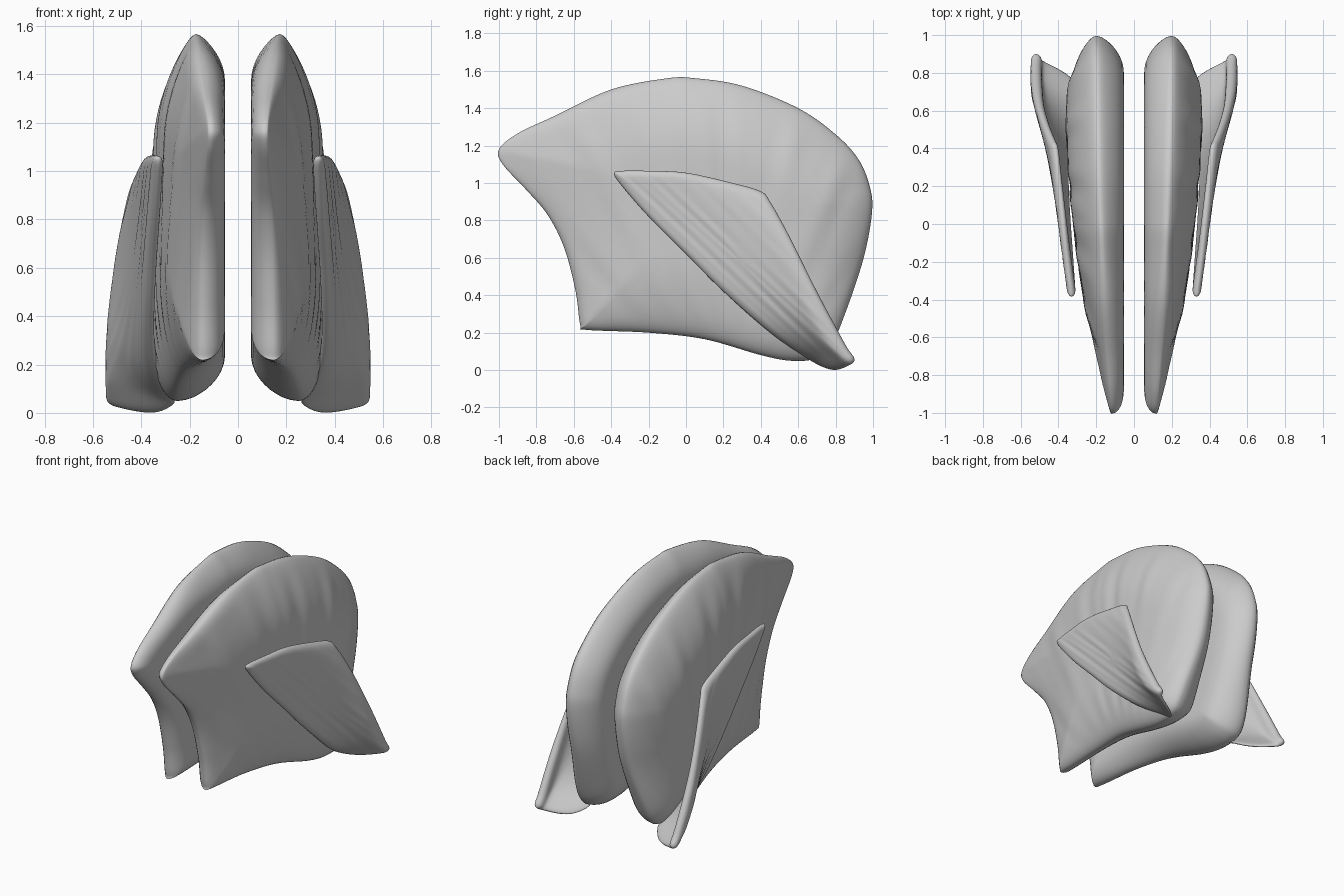
import bpy, bmesh, math
from mathutils import Vector
from mathutils.geometry import intersect_point_line

cube = bpy.data.objects.get("Cube")
if cube:
    bpy.data.objects.remove(cube, do_unlink=True)

grey = bpy.data.materials.new("soft_grey")
grey.use_nodes = True
grey.diffuse_color = (0.6, 0.6, 0.6, 1)
bsdf = grey.node_tree.nodes["Principled BSDF"]
bsdf.inputs["Base Color"].default_value = (0.6, 0.6, 0.6, 1)
bsdf.inputs["Roughness"].default_value = 0.6


def smooth_loop(points, steps=8):
    """Closed Catmull-Rom curve through side-profile (y, z) points."""
    pts = [Vector(p) for p in points]
    n, out = len(pts), []
    for i in range(n):
        a, b, c, d = (pts[(i + k) % n] for k in (-1, 0, 1, 2))
        for j in range(steps):
            t = j / steps
            out.append(0.5 * (2 * b + (c - a) * t + (2 * a - 5 * b + 4 * c - d) * t ** 2
                              + (3 * b - a - 3 * c + d) * t ** 3))
    return out


def edge_distance(p, loop):
    best = 9.0
    for i, a in enumerate(loop):
        q, f = intersect_point_line(p, a, loop[i - 1])
        q = a.lerp(loop[i - 1], min(max(f, 0), 1))
        best = min(best, (p - q.to_2d()).length)
    return best


def dome(t, peak=0):
    """Rounded rise from 0 to 1; peak makes the rim more pointed."""
    t = min(max(t, 0), 1)
    return (1 - peak) * math.sqrt(1 - (1 - t) ** 2) + peak * math.sin(t * math.pi / 2)


def ramp(v, lo, hi):
    t = min(max((v - lo) / (hi - lo), 0), 1)
    return t * t * (3 - 2 * t)


def build_sheet(name, points, centre, surface, rings=22):
    """Two skins sharing one rim; surface(y, z, depth) gives inner and outer x."""
    loop, mid = smooth_loop(points), Vector(centre)
    n = len(loop)
    layers = []
    for i in range(rings):
        f = (i / rings) ** 1.6
        ring = [p.lerp(mid, f) for p in loop]
        layers.append([(p, surface(p.x, p.y, edge_distance(p, loop) if i else 0)) for p in ring])
    hub_x = surface(mid.x, mid.y, edge_distance(mid, loop))
    for side, sign in (("left", 1), ("right", -1)):
        bm = bmesh.new()
        rim = [bm.verts.new((sign * x[0], p.x, p.y)) for p, x in layers[0]]
        for skin in (0, 1):
            prev = rim
            for layer in layers[1:]:
                cur = [bm.verts.new((sign * x[skin], p.x, p.y)) for p, x in layer]
                for k in range(n):
                    bm.faces.new((prev[k - 1], prev[k], cur[k], cur[k - 1]))
                prev = cur
            hub = bm.verts.new((sign * hub_x[skin], mid.x, mid.y))
            for k in range(n):
                bm.faces.new((prev[k - 1], prev[k], hub))
        # Relax the skins where rim slopes meet
        for _ in range(2):
            bmesh.ops.smooth_vert(bm, verts=[v for v in bm.verts if v not in set(rim)],
                                  factor=0.5, use_axis_x=True)
        bmesh.ops.recalc_face_normals(bm, faces=bm.faces)
        for face in bm.faces:
            face.smooth = True
        mesh = bpy.data.meshes.new(f"{side}_{name}")
        bm.to_mesh(mesh)
        bm.free()
        mesh.materials.append(grey)
        bpy.context.collection.objects.link(bpy.data.objects.new(f"{side}_{name}", mesh))


# Broad fan-shaped lobe: flat inside, domed and grooved outside
def lobe_surface(y, z, d):
    low = 1 - ramp(z, 0.1, 0.6)
    rear = ramp(y, -0.4, 0.5)
    front = 1 - ramp(y, -0.7, -0.1)
    rim = 0.175 + 0.04 * y - 0.015 * y * y + 0.06 * rear * low
    reach = 0.42 - 0.18 * low * rear
    peak = (0.2 + 0.35 * ramp(z, 0.5, 1.2)) * (1 - front)
    outer = 0.322 + 0.11 * y - 0.07 * y * y
    # Blunt leading edge: a quick round, then a slow swell
    blunt = 0.4 * dome(d / 0.07) + 0.6 * dome(d / 0.4, 1)
    swell = front * blunt + (1 - front) * dome(d / reach, peak)
    angle = math.atan2(y - 0.25, z + 0.35)
    groove = math.sin(angle * 38) + 0.6 * math.sin(angle * 67 + 1)
    groove *= 0.004 * ramp(d, 0, 0.2)
    return (rim + (0.053 - rim) * dome(d / (0.19 - 0.08 * front), peak),
            rim + (outer - rim) * swell + groove)


lobe = [(-1, 1.18), (-0.9, 1.265), (-0.7, 1.36), (-0.4, 1.5), (-0.1, 1.56), (0.05, 1.56),
        (0.3, 1.52), (0.6, 1.4), (0.8, 1.26), (0.92, 1.13), (0.98, 0.99), (0.995, 0.85),
        (0.95, 0.6), (0.85, 0.3), (0.77, 0.12), (0.69, 0.06), (0.56, 0.05), (0.4, 0.08),
        (0.1, 0.165), (-0.2, 0.2), (-0.53, 0.215), (-0.565, 0.24), (-0.59, 0.42),
        (-0.65, 0.65), (-0.74, 0.83), (-0.86, 0.97), (-0.98, 1.1)]
build_sheet("fan_lobe", lobe, (0.15, 0.75), lobe_surface)


# Thin twisted strap outside each lobe, its foot curling inward
def strap_surface(y, z, d):
    ry, rz = y + 0.36, z - 1.03
    across = 0.686 * ry + 0.728 * rz
    along = min(max((0.728 * ry - 0.686 * rz) / 1.43, 0), 1)
    slope = 0.15 + 0.65 * along ** 3 + 1.3 * along ** 10
    x = 0.325 + 0.09 * along - 0.14 * along ** 9 + across * slope
    # Smooth cap keeps the flared rear edge on a gentle curve
    cap = 0.52 - 0.145 * (z / 1.06) ** 3
    x = 0.5 * (x + cap - math.sqrt((x - cap) ** 2 + 0.0006))
    x += 0.008 * (1 - along)
    half = 0.023 * min(math.sqrt(1 + slope ** 2), 1.3) * dome(d / 0.035)
    groove = 0.0015 * (math.sin(across * 85 + along * 5) + math.sin(across * 137))
    return x - half, x + half + groove * ramp(d, 0, 0.08)


strap = [(-0.385, 1.05), (-0.34, 1.065), (-0.2, 1.065), (0, 1.055), (0.25, 1.0), (0.4, 0.955),
         (0.45, 0.9), (0.55, 0.72), (0.7, 0.42), (0.85, 0.14), (0.9, 0.06), (0.87, 0.025),
         (0.78, 0.002), (0.65, 0.06), (0.45, 0.2), (0.2, 0.42), (0, 0.62), (-0.2, 0.82),
         (-0.34, 0.98)]
build_sheet("twisted_strap", strap, (0.3, 0.57), strap_surface)
